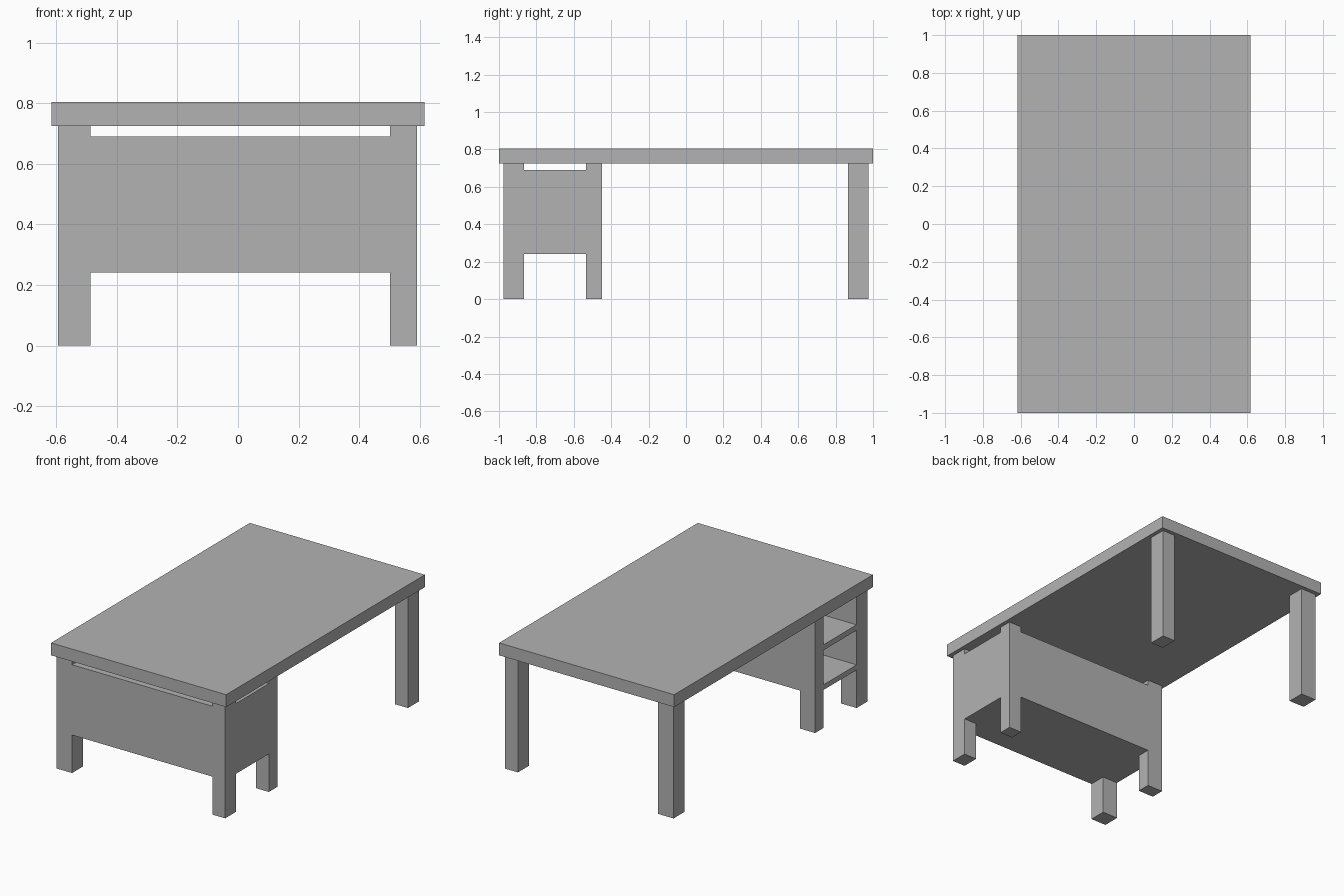
import bpy

if "Cube" in bpy.data.objects:
    bpy.data.objects.remove(bpy.data.objects["Cube"])

# Dark grey shared by all parts
grey = bpy.data.materials.new("dark_grey")
grey.diffuse_color = (0.45, 0.45, 0.45, 1)
grey.use_nodes = True
grey.node_tree.nodes["Principled BSDF"].inputs["Base Color"].default_value = grey.diffuse_color


def box(name, x, y, z):
    """Add a box spanning the given (min, max) ranges."""
    bpy.ops.mesh.primitive_cube_add(
        size=1, location=[(a + b) / 2 for a, b in (x, y, z)])
    ob = bpy.context.object
    ob.name = name
    ob.scale = [b - a for a, b in (x, y, z)]
    bpy.ops.object.transform_apply(location=False, rotation=False, scale=True)
    ob.data.materials.append(grey)
    return ob


# Leg rows and columns shared by legs, panels and shelves
LEFT, RIGHT = (-0.595, -0.487), (0.502, 0.592)
FRONT, MIDDLE, BACK = (-0.975, -0.867), (-0.535, -0.45), (0.865, 0.975)
LEG_Z, PANEL_Z = (0, 0.725), (0.242, 0.69)

# Table top
box("table_top", (-0.617, 0.617), (-1, 1), (0.725, 0.804))

# Six legs
for side, x in (("left", LEFT), ("right", RIGHT)):
    for row, y in (("front", FRONT), ("middle", MIDDLE), ("back", BACK)):
        box(f"{row}_{side}_leg", x, y, LEG_Z)

# Cabinet walls, flush with the legs and open on the left side
box("cabinet_front_panel", (LEFT[1], RIGHT[0]), FRONT, PANEL_Z)
box("cabinet_back_panel", (LEFT[1], RIGHT[0]), MIDDLE, PANEL_Z)
box("cabinet_side_panel", RIGHT, (FRONT[1], MIDDLE[0]), PANEL_Z)

# Shelves inside the cabinet
for name, z in (("lower_shelf", (0.242, 0.275)), ("upper_shelf", (0.495, 0.53))):
    box(name, (LEFT[0], RIGHT[0]), (FRONT[1], MIDDLE[0]), z)
